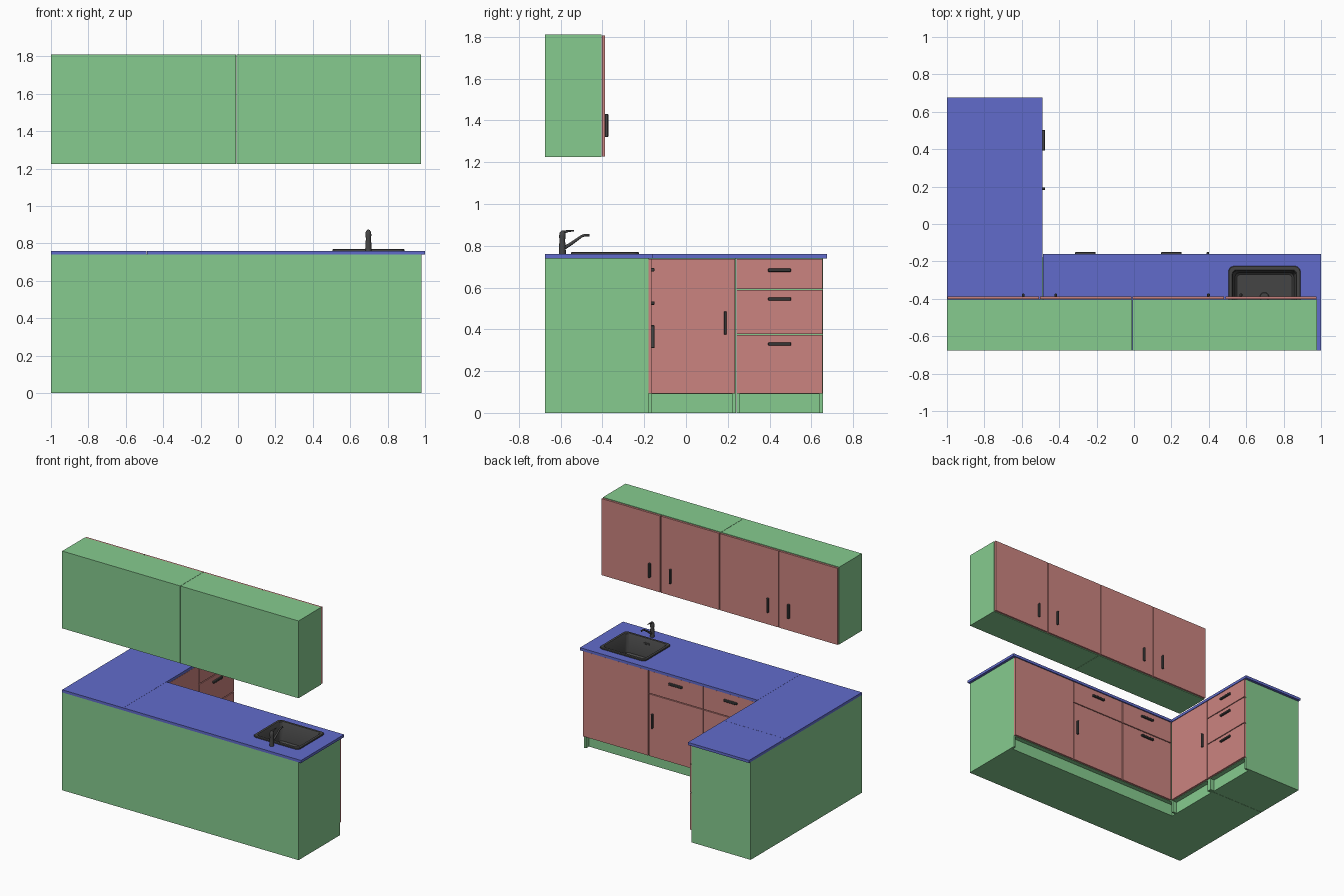
import bpy, bmesh, math
from mathutils import Vector

if "Cube" in bpy.data.objects:
    bpy.data.objects.remove(bpy.data.objects["Cube"])


def material(name, rgb):
    m = bpy.data.materials.new(name)
    m.use_nodes = True
    m.diffuse_color = (*rgb, 1)
    m.node_tree.nodes["Principled BSDF"].inputs["Base Color"].default_value = (*rgb, 1)
    return m


GREEN = material("carcass green", (0.24, 0.6, 0.275))
BLUE = material("worktop blue", (0.12, 0.148, 0.6))
RED = material("front red", (0.6, 0.23, 0.215))
DARK = material("dark metal", (0.06, 0.06, 0.06))


def finish(name, bm, mat):
    bmesh.ops.recalc_face_normals(bm, faces=bm.faces)
    mesh = bpy.data.meshes.new(name)
    bm.to_mesh(mesh)
    bm.free()
    mesh.materials.append(mat)
    ob = bpy.data.objects.new(name, mesh)
    bpy.context.collection.objects.link(ob)
    return ob


def box(name, x, y, z, mat, bevel=0):
    """Box from (low, high) ranges, optionally chamfered."""
    bm = bmesh.new()
    bmesh.ops.create_cube(bm, size=1)
    for v in bm.verts:
        v.co = [(a + b) / 2 + c * (b - a) for (a, b), c in zip((x, y, z), v.co)]
    if bevel:
        bmesh.ops.bevel(bm, geom=bm.edges[:], offset=bevel, segments=1, affect='EDGES')
    return finish(name, bm, mat)


def smooth(ob, angle=35):
    bpy.ops.object.select_all(action='DESELECT')
    ob.select_set(True)
    bpy.context.view_layer.objects.active = ob
    bpy.ops.object.shade_smooth_by_angle(angle=math.radians(angle))


def loft(name, rings, mat, cap_start=False, cap_end=True):
    """Skin a list of equal-length point rings."""
    bm = bmesh.new()
    loops = [[bm.verts.new(p) for p in r] for r in rings]
    n = len(loops[0])
    for a, b in zip(loops, loops[1:]):
        for i in range(n):
            j = (i + 1) % n
            bm.faces.new((a[i], a[j], b[j], b[i]))
    if cap_start:
        bm.faces.new(loops[0])
    if cap_end:
        bm.faces.new(loops[-1])
    return finish(name, bm, mat)


def rounded_ring(x, y, z, r, steps=5):
    pts = []
    corners = ((x[1] - r, y[1] - r), (x[0] + r, y[1] - r),
               (x[0] + r, y[0] + r), (x[1] - r, y[0] + r))
    for k, (cx, cy) in enumerate(corners):
        for s in range(steps + 1):
            a = math.pi / 2 * (k + s / steps)
            pts.append((cx + r * math.cos(a), cy + r * math.sin(a), z))
    return pts


def tube(name, path, radii, mat, sides=16):
    """Round tube along a path in the YZ plane at the tap's x."""
    pts = [Vector((TAP_X, y, z)) for y, z in path]
    rings = []
    for i, (p, r) in enumerate(zip(pts, radii)):
        d = (pts[min(i + 1, len(pts) - 1)] - pts[max(i - 1, 0)]).normalized()
        side = Vector((1, 0, 0))
        up = d.cross(side)
        rings.append([p + r * (math.cos(t) * side + math.sin(t) * up)
                      for t in (2 * math.pi * k / sides for k in range(sides))])
    smooth(loft(name, rings, mat, cap_start=True))


# Main layout lines
BACK, MAIN_FRONT, LEG_FRONT = -0.675, -0.18, -0.505
KICK, TOP, RECESS, THICK, GAP = 0.09, 0.74, 0.035, 0.015, 0.003


def front(name, facing, span, z, handle=None, at=None, base=None):
    """Door or drawer panel facing 'y' or 'x', with an optional handle centred at (u, z)."""
    base = base if base is not None else (MAIN_FRONT if facing == 'y' else LEG_FRONT)

    def place(part, u, depth, zr, mat, bevel=0):
        a, b = (u, depth) if facing == 'y' else (depth, u)
        box(part, a, b, zr, mat, bevel)

    place(name, (span[0] + GAP, span[1] - GAP), (base, base + THICK),
          (z[0] + GAP, z[1] - GAP), RED)
    if handle:
        hu, hz = (0.055, 0.008) if handle == 'wide' else (0.007, 0.055)
        place(name + "_handle", (at[0] - hu, at[0] + hu),
              (base + THICK - 0.002, base + THICK + 0.015),
              (at[1] - hz, at[1] + hz), DARK, 0.003)


# Base carcasses with recessed plinths and feet
main_carcass = box("main_carcass", (LEG_FRONT, 0.98), (BACK, MAIN_FRONT), (KICK, TOP), GREEN)
box("main_plinth", (LEG_FRONT - RECESS, 0.98), (BACK, MAIN_FRONT - RECESS), (0, KICK), GREEN)
box("main_foot", (0.963, 0.98), (MAIN_FRONT - RECESS, MAIN_FRONT), (0, KICK), GREEN)
for name, y0, y1 in (("corner", BACK, 0.239), ("drawer", 0.241, 0.655)):
    box(name + "_carcass", (-1, LEG_FRONT), (y0, y1), (KICK, TOP), GREEN)
    box(name + "_plinth", (-1, LEG_FRONT - RECESS), (y0, y1), (0, KICK), GREEN)
    for i, f in enumerate((max(y0, MAIN_FRONT), y1 - 0.016)):
        box(f"{name}_foot_{i + 1}", (LEG_FRONT - RECESS, LEG_FRONT), (f, f + 0.016), (0, KICK), GREEN)

# Worktops
main_top = box("main_worktop", (-0.487, 1), (BACK, -0.16), (TOP, 0.76), BLUE)
box("corner_worktop", (-1, -0.488), (BACK, 0.243), (TOP, 0.76), BLUE)
box("end_worktop", (-1, -0.488), (0.244, 0.675), (TOP, 0.76), BLUE)

# Main run fronts
LINE = 0.565
front("sink_panel", 'y', (0.43, 0.98), (KICK, TOP))
front("left_drawer", 'y', (-0.03, 0.43), (LINE, TOP), 'wide', (0.2, 0.685))
front("left_door", 'y', (-0.03, 0.43), (KICK, LINE), 'tall', (0.395, 0.365))
front("right_drawer", 'y', (-0.49, -0.03), (LINE, TOP), 'wide', (-0.26, 0.685))
front("right_door", 'y', (-0.49, -0.03), (KICK, LINE), 'wide', (-0.26, 0.525))

# Leg fronts
front("corner_door", 'x', (-0.168, 0.237), (KICK, TOP), 'tall', (0.188, 0.43))
for i, (z0, z1, hz) in enumerate(((0.59, TOP, 0.683), (0.375, 0.59, 0.545), (KICK, 0.375, 0.33))):
    front(f"leg_drawer_{i + 1}", 'x', (0.239, 0.657), (z0, z1), 'wide', (0.448, hz))

# Wall cabinets, each with a pair of doors
for side, x0 in (("right", -1), ("left", -0.01)):
    x1 = x0 + 0.99
    box(side + "_wall_cabinet", (x0 + 0.001, x1 - 0.001), (BACK, -0.405), (1.225, 1.81), GREEN)
    mid = (x0 + x1) / 2
    for i, (a, b, s) in enumerate(((x0, mid, -1), (mid, x1, 1))):
        front(f"{side}_wall_door_{i + 1}", 'y', (a, b), (1.225, 1.81),
              'tall', (mid + s * 0.087, 1.375), base=-0.402)

# Sink opening cut through worktop and carcass
OUT_X, OUT_Y = (0.505, 0.89), (-0.55, -0.225)


def inset(d, z, r):
    return rounded_ring((OUT_X[0] + d, OUT_X[1] - d), (OUT_Y[0] + d, OUT_Y[1] - d), z, r)


cutter = loft("sink_cutter", [inset(0.012, 0.6, 0.025), inset(0.012, 0.8, 0.025)], DARK, True)
cutter.hide_render = True
for ob in (main_carcass, main_top):
    mod = ob.modifiers.new("sink_opening", 'BOOLEAN')
    mod.object, mod.operation, mod.solver = cutter, 'DIFFERENCE', 'EXACT'
    bpy.context.view_layer.objects.active = ob
    bpy.ops.object.modifier_apply(modifier=mod.name)
bpy.data.objects.remove(cutter)

# Sink bowl, drain and overflow
smooth(loft("sink", [inset(0, 0.76, 0.03), inset(0, 0.767, 0.03), inset(0.003, 0.77, 0.028),
                     inset(0.02, 0.77, 0.022), inset(0.024, 0.765, 0.022),
                     inset(0.035, 0.63, 0.025), inset(0.045, 0.62, 0.02)], DARK))
TAP_X = 0.697
tube("sink_drain", [(-0.39, 0.62), (-0.39, 0.625)], [0.025, 0.022], DARK)
box("sink_overflow", (TAP_X - 0.025, TAP_X + 0.025), (-0.526, -0.52), (0.725, 0.74), DARK, 0.002)

# Mixer tap: body, rising spout and top lever
tube("tap_body", [(-0.592, 0.76), (-0.592, 0.8), (-0.592, 0.825), (-0.592, 0.845),
                  (-0.59, 0.862), (-0.588, 0.872)],
     [0.017, 0.016, 0.013, 0.016, 0.014, 0.007], DARK)
tube("tap_spout", [(-0.59, 0.785), (-0.56, 0.803), (-0.5, 0.845), (-0.485, 0.851), (-0.462, 0.851)],
     [0.009, 0.008, 0.006, 0.006, 0.006], DARK)
tube("tap_lever", [(-0.592, 0.864), (-0.565, 0.87), (-0.537, 0.872)], [0.008, 0.005, 0.003], DARK)
